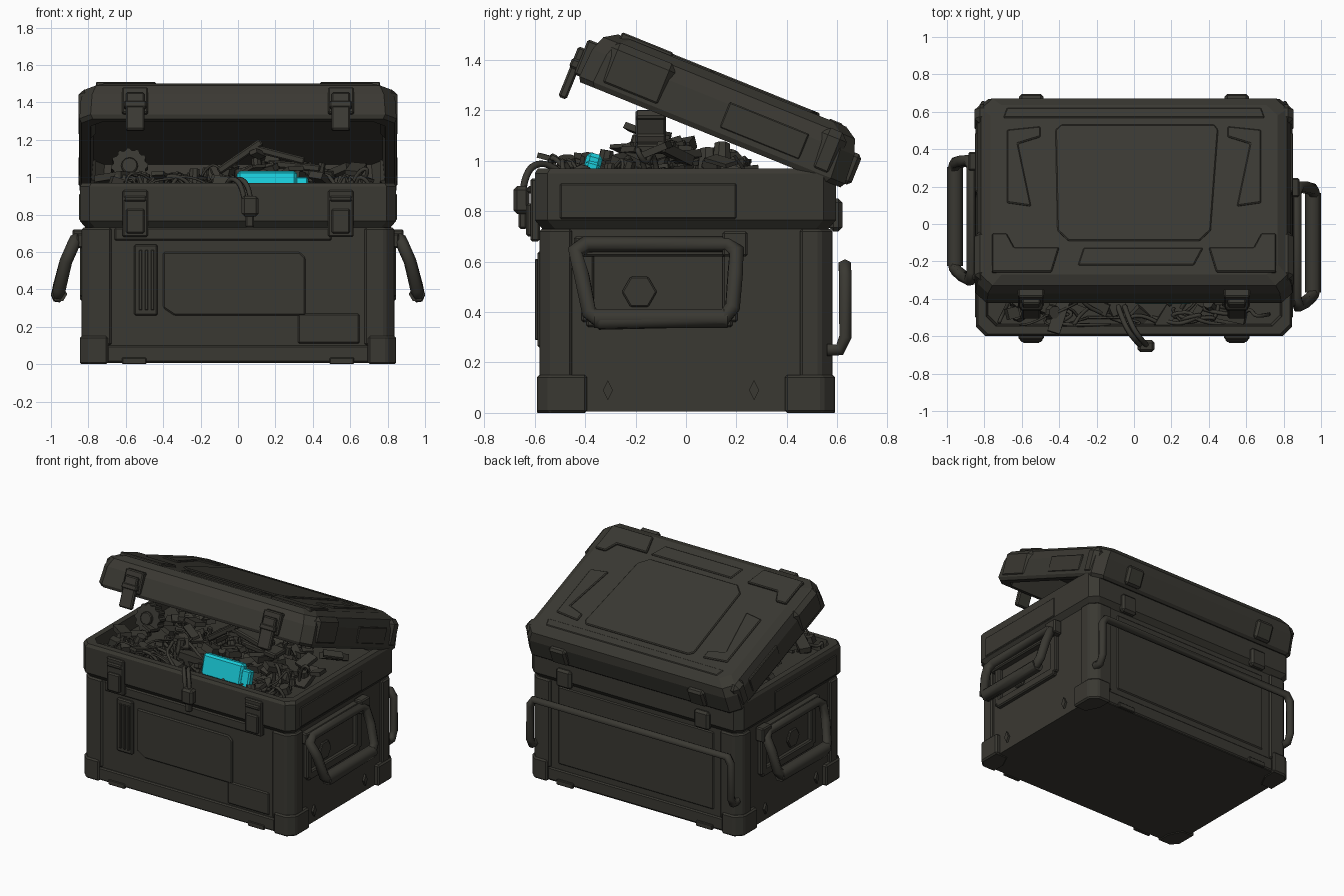
import bpy, bmesh, math, random
from mathutils import Matrix, Vector, Euler

random.seed(7)
if "Cube" in bpy.data.objects:
    bpy.data.objects.remove(bpy.data.objects["Cube"], do_unlink=True)

def material(name, rgb):
    m = bpy.data.materials.new(name)
    m.use_nodes = True
    m.diffuse_color = (*rgb, 1)
    b = m.node_tree.nodes["Principled BSDF"]
    b.inputs["Base Color"].default_value = (*rgb, 1)
    b.inputs["Roughness"].default_value = 0.8
    return m

OLIVE = material("dark olive metal", (0.042, 0.04, 0.032))
CYAN = material("bright cyan", (0.01, 0.6, 0.69))
WORLD = Matrix.Identity(4)
LID = Matrix.Translation((0, 0.6, 0.9)) @ Matrix.Rotation(math.radians(-22), 4, 'X')

def finish(name, bm, bevel=0.0, mat=OLIVE, frame=WORLD):
    bmesh.ops.recalc_face_normals(bm, faces=bm.faces)
    me = bpy.data.meshes.new(name)
    bm.to_mesh(me)
    bm.free()
    me.materials.append(mat)
    ob = bpy.data.objects.new(name, me)
    bpy.context.collection.objects.link(ob)
    ob.matrix_world = frame
    if bevel:
        mod = ob.modifiers.new("bevel", 'BEVEL')
        mod.width, mod.segments, mod.limit_method = bevel, 1, 'ANGLE'

def loft(name, rings, bevel=0.0, frame=WORLD, mat=OLIVE):
    """Skin a list of equal point rings and cap both ends."""
    bm = bmesh.new()
    loops = [[bm.verts.new(p) for p in r] for r in rings]
    n = len(loops[0])
    for a, b in zip(loops, loops[1:]):
        for i in range(n):
            bm.faces.new((a[i], a[(i + 1) % n], b[(i + 1) % n], b[i]))
    bm.faces.new(loops[0])
    bm.faces.new(loops[-1])
    finish(name, bm, bevel, mat, frame)

def prism(name, pts, z0, z1, bevel=0.0, frame=WORLD):
    loft(name, [[(x, y, z) for x, y in pts] for z in (z0, z1)], bevel, frame)

def cut_rect(x, y0, y1, c, z):
    """Rectangle with cut corners."""
    return [(-x + c, y0, z), (x - c, y0, z), (x, y0 + c, z), (x, y1 - c, z),
            (x - c, y1, z), (-x + c, y1, z), (-x, y1 - c, z), (-x, y0 + c, z)]

def box(name, x, y, z, bevel=0.008, frame=WORLD, mat=OLIVE):
    x, y, z = sorted(x), sorted(y), sorted(z)
    rings = [[(x[0], y[0], h), (x[1], y[0], h), (x[1], y[1], h), (x[0], y[1], h)] for h in z]
    loft(name, rings, bevel, frame, mat)

def tube(name, pts, r, closed=False, kind='POLY'):
    cu = bpy.data.curves.new(name, 'CURVE')
    cu.dimensions, cu.bevel_depth, cu.bevel_resolution = '3D', r, 1
    cu.use_fill_caps = True
    cu.resolution_u = 4
    sp = cu.splines.new(kind)
    sp.points.add(len(pts) - 1)
    for p, q in zip(sp.points, pts):
        p.co = (*q, 1)
    sp.use_cyclic_u = closed
    sp.use_endpoint_u = not closed
    tmp = bpy.data.objects.new(name, cu)
    me = bpy.data.meshes.new_from_object(tmp)
    bpy.data.objects.remove(tmp)
    me.materials.clear()
    me.materials.append(OLIVE)
    bpy.context.collection.objects.link(bpy.data.objects.new(name, me))

# Crate body and hollow rim
def body_ring(inset, z, c=0.05):
    return cut_rect(0.845 - inset, -0.6 + inset, 0.595 - inset, c, z)
loft("crate_body", [body_ring(0.03, 0.005), body_ring(0.03, 0.77)])
loft("crate_rim", [body_ring(0.03, 0.73), body_ring(0, 0.765), body_ring(0, 0.95),
                   body_ring(0.012, 0.97), body_ring(0.055, 0.97), body_ring(0.065, 0.88)])
box("base_front", (-0.7, 0.7), (-0.585, -0.5), (0.01, 0.1))
box("base_back", (-0.7, 0.7), (0.5, 0.575), (0.01, 0.1))

# Corner columns and feet
def corner(name, sx, sy, dx, dy, grow, z0, z1):
    X, Y, c = 0.836 + grow, 0.582 + grow, 0.05
    pts = [(X - dx, Y), (X - c, Y), (X, Y - c), (X, Y - dy), (X - 0.1, Y - dy), (X - dx, Y - 0.1)]
    prism(name, [(sx * x, sy * y) for x, y in pts], z0, z1, 0.01)
for sx in (-1, 1):
    for sy in (-1, 1):
        corner("corner_column", sx, sy, 0.16, 0.13, 0, 0.1, 0.73)
        corner("corner_foot", sx, sy, 0.15, 0.2, 0.01, 0, 0.15)
        box("foot_clip", (sx * 0.49, sx * 0.62), (sy * 0.57, sy * 0.592), (0, 0.035), 0.004)

# Front panel, grille and trim
loft("front_panel", [[(x, y, z) for x, z in
     ((-0.4, 0.3), (-0.34, 0.26), (0.36, 0.26), (0.36, 0.57), (0.33, 0.6), (-0.4, 0.6))]
     for y in (-0.582, -0.55)], 0.008)
box("front_upper_trim", (-0.66, 0.5), (-0.58, -0.55), (0.66, 0.73))
box("front_side_plate", (0.32, 0.65), (-0.578, -0.55), (0.11, 0.27))
box("grille_back", (-0.555, -0.43), (-0.59, -0.55), (0.26, 0.64))
for i in range(3):
    x = -0.53 + i * 0.032
    box("grille_bar", (x, x + 0.018), (-0.6, -0.585), (0.29, 0.61), 0.003)
box("back_panel", (-0.62, 0.62), (0.55, 0.572), (0.14, 0.7))

# Side plates, bolts and swing handles
for s, cy in ((1, -0.115), (-1, 0.025)):
    def side(name, x0, x1, a, b, z0, z1, bev=0.008):
        box(name, (s * x0, s * x1), (cy + a, cy + b), (z0, z1), bev)
    side("handle_plate_top", 0.8, 0.86, -0.33, 0.33, 0.62, 0.7)
    side("handle_plate_bottom", 0.8, 0.845, -0.28, 0.3, 0.34, 0.4)
    side("handle_plate_front", 0.8, 0.845, -0.3, -0.25, 0.36, 0.66)
    side("handle_plate_back", 0.8, 0.845, 0.26, 0.32, 0.36, 0.66)
    side("handle_hinge", 0.82, 0.885, 0.26, 0.36, 0.62, 0.72)
    outline = ((-0.28, 0.67, 0.865), (0.28, 0.67, 0.865), (0.315, 0.64, 0.88), (0.31, 0.55, 0.92),
               (0.3, 0.42, 0.955), (0.26, 0.37, 0.965), (-0.22, 0.36, 0.965),
               (-0.27, 0.4, 0.955), (-0.3, 0.55, 0.92), (-0.325, 0.64, 0.88))
    tube("swing_handle", [(s * x, cy + y, z) for y, z, x in outline], 0.034, True)
    tube("handle_grip", [(s * 0.957, cy + y, 0.375) for y in (-0.25, 0.28)], 0.044)
    hexa = [(cy - 0.07 + 0.07 * math.cos(i * math.pi / 3), 0.48 + 0.07 * math.sin(i * math.pi / 3))
            for i in range(6)]
    loft("hex_cap", [[(s * x, y, z) for y, z in hexa] for x in (0.8, 0.828)], 0.006)
    for y in (-0.31, 0.27):
        loft("side_bolt", [[(s * x, y + a, 0.09 + b) for a, b in
             ((-0.02, 0), (0, -0.04), (0.02, 0), (0, 0.04))] for x in (0.8, 0.83)])
    box("rim_side_plate", (s * 0.83, s * 0.851), (-0.5, 0.2), (0.77, 0.91), 0.005)

# Rear carry bar
tube("rear_carry_bar", [(-0.8, 0.56, 0.25), (-0.8, 0.61, 0.25), (-0.8, 0.632, 0.3), (-0.8, 0.632, 0.54),
     (-0.77, 0.63, 0.585), (0.77, 0.63, 0.585), (0.8, 0.632, 0.54), (0.8, 0.632, 0.3),
     (0.8, 0.61, 0.25), (0.8, 0.56, 0.25)], 0.028)

# Hollow lid, tilted about the back edge
def lid_ring(i, z, c=0.06):
    return cut_rect(0.848 - i, -1.112 + i, 0.025 - i, c, z)
loft("lid_shell", [lid_ring(0.075, 0.16), lid_ring(0.06, 0.0), lid_ring(0.012, 0.0), lid_ring(0, 0.02),
                   lid_ring(0.008, 0.14), lid_ring(0.03, 0.2), lid_ring(0.08, 0.232)], frame=LID)

# Lid top panels
def lid_plate(name, pts, top=0.242):
    prism(name, pts, 0.2, top, 0.006, LID)
lid_plate("lid_center_panel", [(-0.35, -0.84), (0.35, -0.84), (0.41, -0.78), (0.45, -0.2), (0.43, -0.17),
                               (-0.39, -0.17), (-0.42, -0.2), (-0.41, -0.78)])
lid_plate("lid_front_plate", [(-0.3, -0.98), (0.32, -0.98), (0.37, -0.88), (-0.27, -0.88)], 0.24)
lid_plate("lid_rear_band", [(-0.7, -0.13), (0.7, -0.13), (0.68, -0.07), (-0.68, -0.07)], 0.237)
for s in (-1, 1):
    lid_plate("lid_front_bar", [(s * a, b) for a, b in
              ((0.44, -1.02), (0.76, -1.02), (0.76, -0.8), (0.68, -0.8), (0.64, -0.88), (0.4, -0.88))], 0.247)
    lid_plate("lid_side_strip", [(s * a, b) for a, b in
              ((0.55, -0.64), (0.68, -0.62), (0.68, -0.2), (0.5, -0.18), (0.5, -0.24), (0.62, -0.28))])
    for y0, y1 in ((-1.04, -0.76), (-0.14, -0.03)):
        box("lid_corner_guard", (s * 0.76, s * 0.853), (y0, y1), (0.01, 0.205), 0.03, LID)
    box("lid_side_plate", (s * 0.8, s * 0.85), (-0.52, -0.18), (0.04, 0.15), 0.005, LID)

# Latches in front, hinges behind
for x in (-0.55, 0.55):
    def part(name, w, y, z, frame=WORLD, bev=0.008):
        box(name, (x - w, x + w), y, z, bev, frame)
    part("latch_base", 0.068, (-0.618, -0.58), (0.68, 0.93))
    part("latch_lever", 0.05, (-0.635, -0.6), (0.7, 0.83))
    part("latch_pin", 0.06, (-0.63, -0.6), (0.87, 0.9))
    part("lid_latch_base", 0.07, (-1.135, -1.07), (0.02, 0.17), LID)
    part("lid_latch_hook", 0.05, (-1.16, -1.125), (-0.085, 0.13), LID)
    part("lid_latch_bar", 0.06, (-1.165, -1.12), (0.04, 0.08), LID)
    part("lid_hinge", 0.065, (0.0, 0.048), (0.02, 0.15), LID, 0.015)
    part("hinge_body", 0.06, (0.57, 0.62), (0.72, 0.85), WORLD, 0.015)

# Heap of scrap parts, kept low around the cell
def ceiling(x, y):
    if -0.12 < x < 0.62 and y < -0.24:
        return 0.885
    if -0.1 < x < 0.4 and y < 0.05:
        top = 1.13
    else:
        top = 1.07 if x > 0.4 and y > -0.25 else 1.01
    return min(top, 0.9 + (0.6 - y) * 0.404 - 0.06)

bm = bmesh.new()
for i in range(180):
    if i % 5 == 0:
        x, y = random.uniform(-0.08, 0.38), random.uniform(-0.2, 0.0)
    else:
        x, y = random.uniform(-0.68, 0.68), random.uniform(-0.5, 0.25)
    loc = Vector((x, y, random.uniform(0.885, ceiling(x, y))))
    rot = Euler([random.uniform(-0.4, 0.4) for _ in range(2)] + [random.uniform(0, 3.1)])
    size = [random.uniform(0.06, 0.2), random.uniform(0.04, 0.1), random.uniform(0.015, 0.05)]
    if i % 3:
        bmesh.ops.create_cube(bm, size=1, matrix=Matrix.LocRotScale(loc, rot, size))
    else:
        m = Matrix.LocRotScale(loc, rot, (size[1], size[1], size[2] * 2))
        bmesh.ops.create_cone(bm, cap_ends=True, segments=8, radius1=0.5, radius2=0.4, depth=1, matrix=m)
finish("scrap_parts", bm)
for x, z, turn in ((0.01, 1.11, -0.6), (0.22, 1.12, 0.25), (0.3, 1.06, 0.1)):
    slab = Matrix.Translation((x, -0.14, z)) @ Matrix.Rotation(turn, 4, 'Y')
    box("scrap_slab", (-0.14, 0.14), (-0.06, 0.06), (-0.02, 0.02), 0.008, slab)

# Loose wires
for i in range(34):
    x, y = random.uniform(-0.6, 0.6), random.choice((-0.5, -0.45, -0.3, -0.1))
    pts = [(x, y, 0.88)]
    for j in range(4):
        x = max(-0.72, min(0.72, x + random.uniform(-0.18, 0.18)))
        y = max(-0.54, min(0.1, y + random.uniform(-0.1, 0.1)))
        pts.append((x, y, random.uniform(0.89, ceiling(x, y) + 0.04)))
    pts.append((x, y, 0.88))
    tube("loose_wire", pts, random.choice((0.007, 0.011)), kind='NURBS')

# Toothed wheel leaning in the heap
gear = [((0.1 if i % 4 < 2 else 0.088) * math.cos(i * math.pi / 24),
         (0.1 if i % 4 < 2 else 0.088) * math.sin(i * math.pi / 24)) for i in range(48)]
lean = Matrix.Translation((-0.58, -0.17, 1.05)) @ Matrix.Rotation(math.radians(75), 4, 'X')
prism("toothed_wheel", gear, -0.035, 0.035, 0, lean)
prism("wheel_hub", [(x * 0.45, y * 0.45) for x, y in gear[::4]], -0.05, 0.055, 0.006, lean)

# Cyan cell
cell = Matrix.Translation((0.155, -0.375, 0.958)) @ Matrix.Rotation(math.radians(-15), 4, 'X')
box("cyan_cell", (-0.16, 0.16), (-0.035, 0.03), (-0.08, 0.072), 0.015, cell, CYAN)
box("cyan_cell_tip", (0.15, 0.22), (-0.03, 0.025), (-0.08, 0.04), 0.01, cell, CYAN)

# Cable with plug hanging over the front rim
for dx in (-0.015, 0.02):
    tube("hanging_cable", [(dx - 0.07, -0.44, 0.9), (dx - 0.04, -0.53, 0.99), (dx, -0.6, 1.0),
         (0.04 + dx, -0.64, 0.95), (0.05 + dx, -0.65, 0.86)], 0.014, kind='NURBS')
box("cable_plug", (0.02, 0.11), (-0.685, -0.62), (0.79, 0.9), 0.015)
box("cable_plug_tip", (0.04, 0.085), (-0.665, -0.63), (0.73, 0.8), 0.008)
